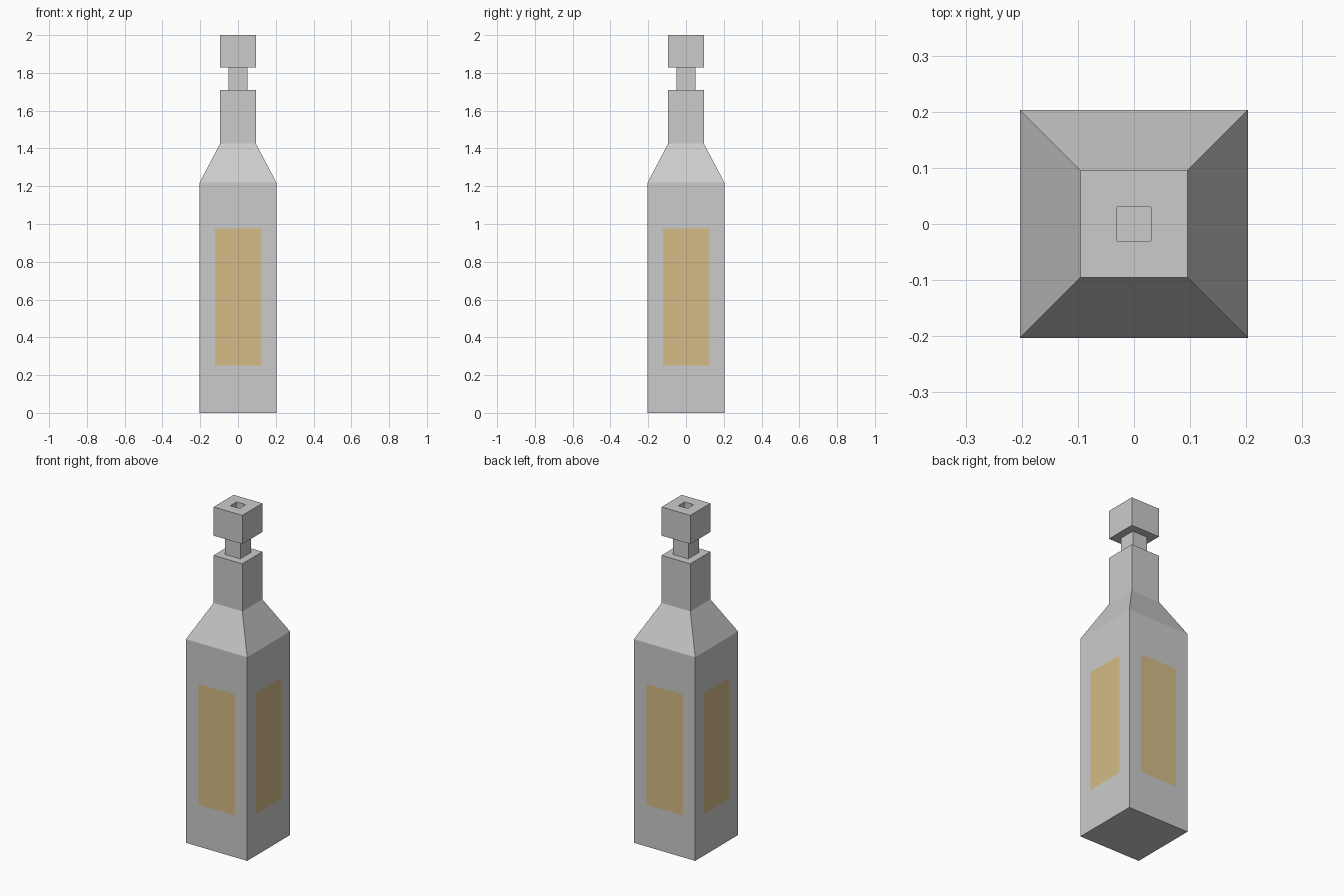
import bpy, bmesh
from mathutils import Vector

if "Cube" in bpy.data.objects:
    bpy.data.objects.remove(bpy.data.objects["Cube"])

LABEL_X, LABEL_Z0, LABEL_Z1 = 0.121, 0.25, 0.975


def square_stack(rings):
    """Skin a stack of square rings (half width, z) and close both ends."""
    bm = bmesh.new()
    loops = [[bm.verts.new((sx * h, sy * h, z))
              for sx, sy in ((-1, -1), (1, -1), (1, 1), (-1, 1))]
             for h, z in rings]
    for a, b in zip(loops, loops[1:]):
        for i in range(4):
            j = (i + 1) % 4
            bm.faces.new((a[i], a[j], b[j], b[i]))
    bm.faces.new(loops[0][::-1])
    bm.faces.new(loops[-1])
    return bm


def finish(bm, name, materials=()):
    mesh = bpy.data.meshes.new(name)
    bm.to_mesh(mesh)
    bm.free()
    for m in materials:
        mesh.materials.append(m)
    obj = bpy.data.objects.new(name, mesh)
    bpy.context.collection.objects.link(obj)
    return obj


def cut(bm, faces, co, no):
    geom = list({e for f in faces for e in f.edges}) + list(faces)
    geom += list({v for f in faces for v in f.verts})
    bmesh.ops.bisect_plane(bm, geom=geom, plane_co=co, plane_no=no)


def in_label_band(f):
    z = f.calc_center_median().z
    return abs(f.normal.z) < 0.01 and LABEL_Z0 < z < LABEL_Z1


def material(name, color):
    m = bpy.data.materials.new(name)
    m.diffuse_color = color
    m.use_nodes = True
    m.node_tree.nodes["Principled BSDF"].inputs["Base Color"].default_value = m.diffuse_color
    return m


# Bottle: body, sloped shoulder and neck
bottle = square_stack([(0.203, 0), (0.203, 1.22), (0.095, 1.425), (0.095, 1.71)])

# Flush labels cut into the four sides
for z in (LABEL_Z0, LABEL_Z1):
    cut(bottle, bottle.faces[:], (0, 0, z), (0, 0, 1))
bottle.normal_update()
for axis in (Vector((1, 0, 0)), Vector((0, 1, 0))):
    for s in (-1, 1):
        bottle.normal_update()
        faces = [f for f in bottle.faces
                 if in_label_band(f) and abs(f.normal.dot(axis)) < 0.01]
        cut(bottle, faces, axis * s * LABEL_X, axis)
bottle.normal_update()
for f in bottle.faces:
    c = f.calc_center_median()
    if in_label_band(f) and min(abs(c.x), abs(c.y)) < 0.05:
        f.material_index = 1
finish(bottle, "bottle", [material("grey_glass", (0.8, 0.8, 0.8, 1)),
                          material("tan_label", (0.66, 0.5, 0.24, 1))])

# Stopper: thin stem, square cap and the recess in its top
finish(square_stack([(0.05, 1.69), (0.05, 1.828), (0.095, 1.828), (0.095, 2.0),
                     (0.03, 2.0), (0.03, 1.87)]), "stopper")
